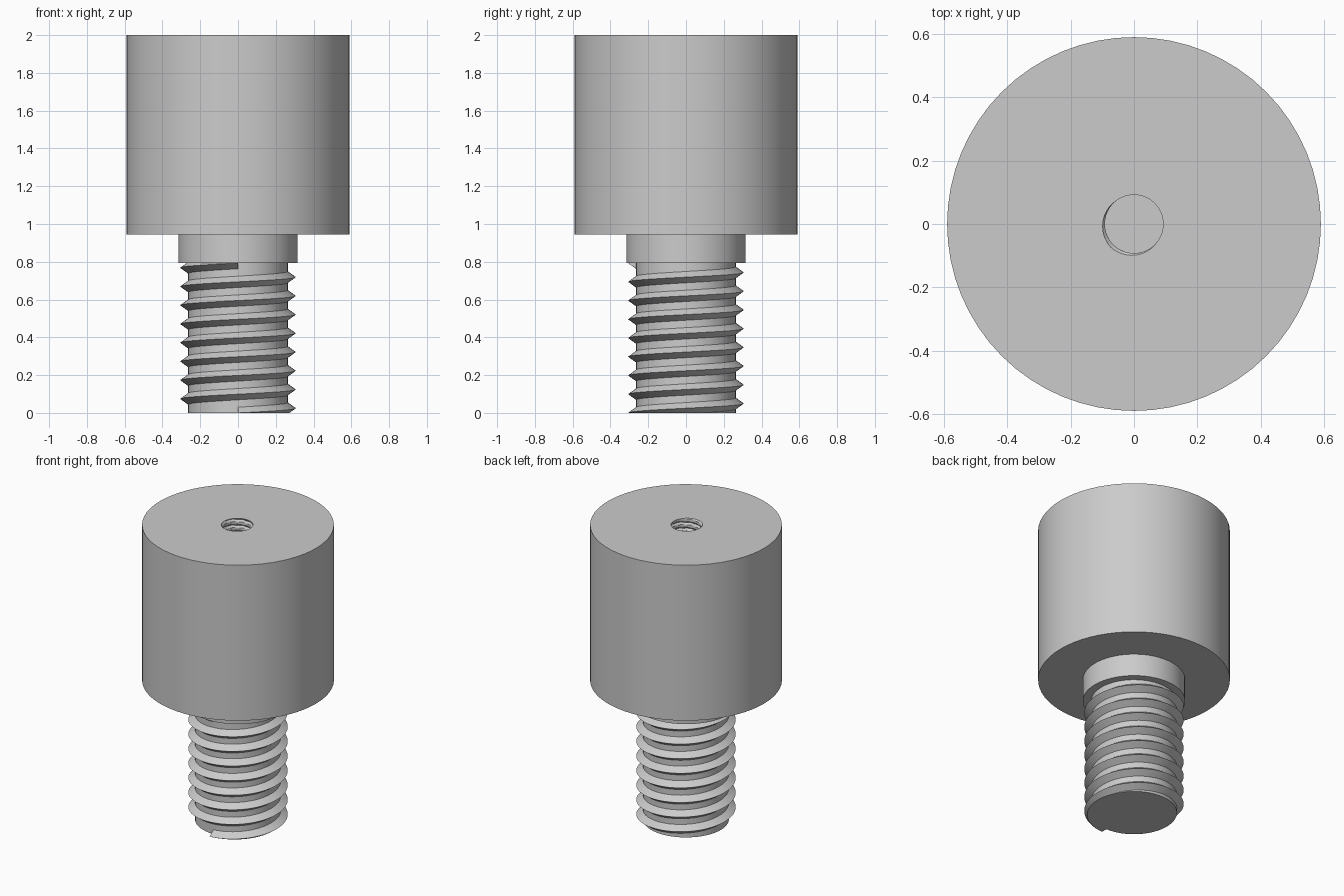
import bpy
import bmesh
from math import cos, sin, tau, radians

if "Cube" in bpy.data.objects:
    bpy.data.objects.remove(bpy.data.objects["Cube"], do_unlink=True)

SEG = 64
HEAD_R, COLLAR_R, SHANK_R, CREST_R = 0.59, 0.315, 0.264, 0.306
SHANK_TOP, COLLAR_TOP, TOP = 0.793, 0.945, 2.0
TURNS = 8
PITCH = SHANK_TOP / TURNS
HALF_WIDTH = 0.03

grey = bpy.data.materials.new("light grey")
grey.use_nodes = True
colour = (0.6, 0.6, 0.6, 1)
grey.diffuse_color = colour
grey.node_tree.nodes["Principled BSDF"].inputs["Base Color"].default_value = colour


def finish(bm, name):
    """Turn a bmesh into a smooth-shaded grey object with sharp edges kept."""
    bmesh.ops.recalc_face_normals(bm, faces=bm.faces[:])
    mesh = bpy.data.meshes.new(name)
    bm.to_mesh(mesh)
    bm.free()
    mesh.materials.append(grey)
    ob = bpy.data.objects.new(name, mesh)
    bpy.context.collection.objects.link(ob)
    bpy.ops.object.select_all(action='DESELECT')
    ob.select_set(True)
    bpy.context.view_layer.objects.active = ob
    bpy.ops.object.shade_smooth_by_angle(angle=radians(25))
    return ob


def lathe(name, rings):
    """Skin a stack of rings; each is (radius or function of angle, z)."""
    bm = bmesh.new()
    loops = []
    for radius, z in rings:
        loop = []
        for i in range(SEG):
            a = tau * i / SEG
            r = radius(a) if callable(radius) else radius
            loop.append(bm.verts.new((r * cos(a), r * sin(a), z)))
        loops.append(loop)
    for low, high in zip(loops, loops[1:]):
        for i in range(SEG):
            j = (i + 1) % SEG
            bm.faces.new((low[i], low[j], high[j], high[i]))
    bm.faces.new(loops[0])
    bm.faces.new(loops[-1])
    return finish(bm, name)


# Head with a blind hole whose wall carries a fine internal thread
HOLE_R, GROOVE, HOLE_PITCH, GROOVE_HALF = 0.092, 0.012, 0.04, 0.011
HOLE_DEPTH, ROW = 0.5, 0.004


def hole_radius(z):
    def radius(a):
        start = TOP - HOLE_PITCH * radians(225) / tau
        d = (z - start - HOLE_PITCH * a / tau) % HOLE_PITCH
        d = min(d, HOLE_PITCH - d)
        return HOLE_R + GROOVE * max(0, 1 - d / GROOVE_HALF)
    return radius


rows = [TOP - ROW * i for i in range(round(HOLE_DEPTH / ROW) + 1)]
lathe("head", [(HEAD_R, COLLAR_TOP), (HEAD_R, TOP)]
      + [(hole_radius(z), z) for z in rows])

# Collar and plain shank core
lathe("collar", [(COLLAR_R, SHANK_TOP), (COLLAR_R, COLLAR_TOP)])
lathe("shank", [(SHANK_R, 0), (SHANK_R, SHANK_TOP)])

# Right-handed triangular ridge wound round the shank, starting at the front
bm = bmesh.new()
inner = SHANK_R - 0.008
grow = HALF_WIDTH * (CREST_R - inner) / (CREST_R - SHANK_R)
profile = [(inner, -grow), (CREST_R, 0), (inner, grow)]
sections = []
for i in range(TURNS * SEG + 1):
    a = tau * (i / SEG - 0.25)
    z = PITCH * i / SEG
    sections.append([bm.verts.new((r * cos(a), r * sin(a), z + dz))
                     for r, dz in profile])
for s, t in zip(sections, sections[1:]):
    for k in range(3):
        n = (k + 1) % 3
        bm.faces.new((s[k], s[n], t[n], t[k]))
bm.faces.new(sections[0])
bm.faces.new(sections[-1])

# Trim the ridge flush with the shank ends
for height, up in ((0, -1), (SHANK_TOP, 1)):
    geom = bm.verts[:] + bm.edges[:] + bm.faces[:]
    bmesh.ops.bisect_plane(bm, geom=geom, plane_co=(0, 0, height),
                           plane_no=(0, 0, up), clear_outer=True)
    rim = [e for e in bm.edges if e.is_boundary]
    bmesh.ops.holes_fill(bm, edges=rim, sides=0)
finish(bm, "shank_thread")
